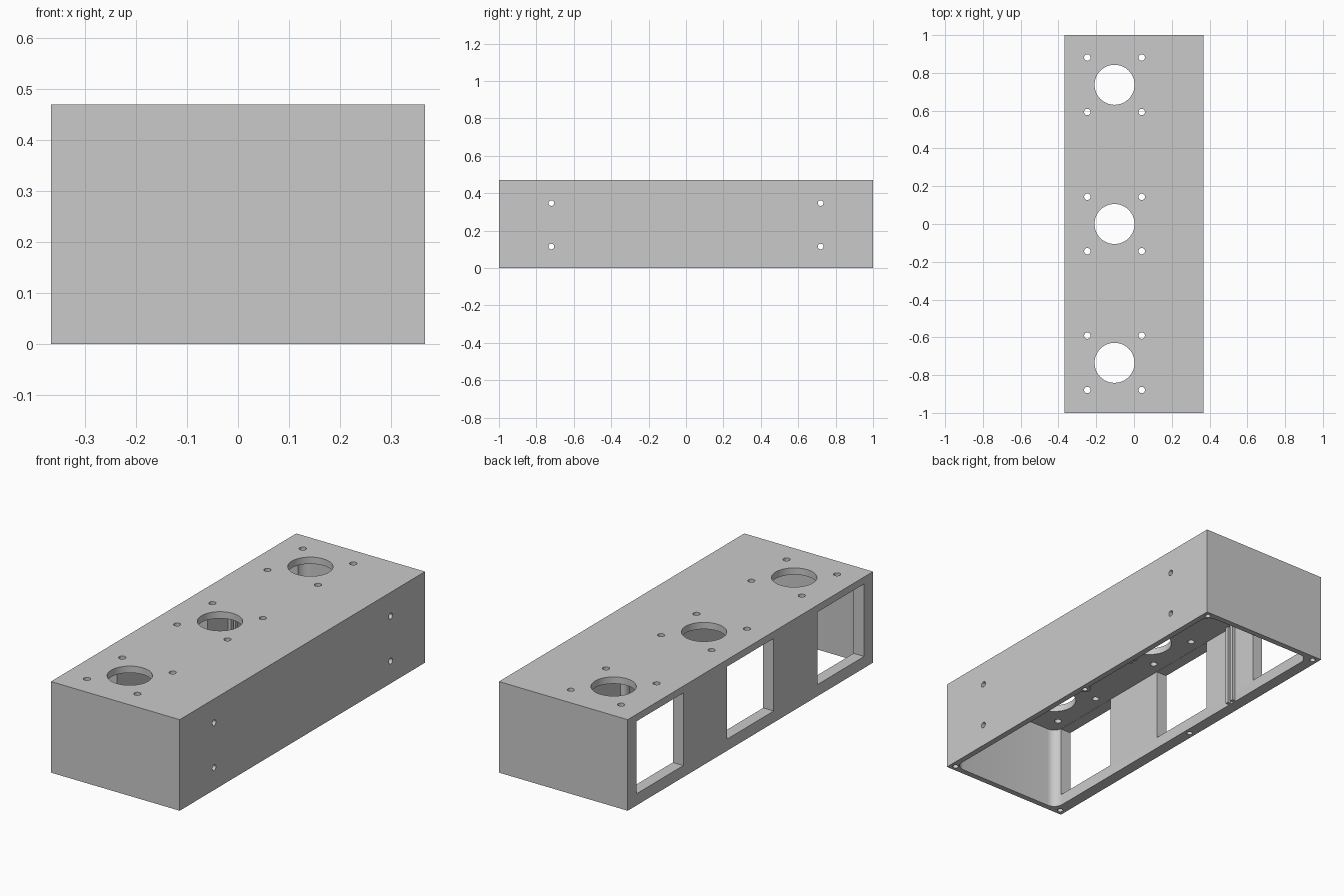
import bpy
import bmesh
from mathutils import Matrix, Vector

if "Cube" in bpy.data.objects:
    bpy.data.objects.remove(bpy.data.objects["Cube"], do_unlink=True)

W, L, H = 0.735, 2.0, 0.47      # outer size of the enclosure
FACE, WALL, ROOF = 0.06, 0.03, 0.035   # thick window wall, thin walls, roof

grey = bpy.data.materials.new("light grey")
grey.use_nodes = True
grey.diffuse_color = (0.59, 0.59, 0.59, 1)
grey.node_tree.nodes["Principled BSDF"].inputs["Base Color"].default_value = grey.diffuse_color


def add_box(bm, lo, hi):
    lo, hi = Vector(lo), Vector(hi)
    m = Matrix.Translation((lo + hi) / 2) @ Matrix.Diagonal((*(hi - lo), 1))
    bmesh.ops.create_cube(bm, size=1, matrix=m)


def add_rod(bm, centre, radius, depth, axis="Z", sides=24):
    turn = Matrix.Rotation(1.570796, 4, "Y") if axis == "X" else Matrix()
    bmesh.ops.create_cone(bm, cap_ends=True, segments=sides, radius1=radius, radius2=radius,
                          depth=depth, matrix=Matrix.Translation(centre) @ turn)


def make_object(name, bm):
    mesh = bpy.data.meshes.new(name)
    bm.to_mesh(mesh)
    bm.free()
    mesh.materials.append(grey)
    obj = bpy.data.objects.new(name, mesh)
    bpy.context.collection.objects.link(obj)
    return obj


def combine(target, name, bm, operation="DIFFERENCE"):
    helper = make_object(name, bm)
    helper.hide_render = True
    mod = target.modifiers.new(name, "BOOLEAN")
    mod.operation, mod.solver, mod.object = operation, "EXACT", helper
    bpy.context.view_layer.objects.active = target
    bpy.ops.object.modifier_apply(modifier=mod.name)
    bpy.data.objects.remove(helper, do_unlink=True)


# Outer shell
bm = bmesh.new()
add_box(bm, (-W / 2, -L / 2, 0), (W / 2, L / 2, H))
shell = make_object("enclosure_shell", bm)

# Open-bottomed cavity with rounded upright corners
x_face, x_back, iy = -W / 2 + FACE, W / 2 - WALL, L / 2 - WALL
bm = bmesh.new()
add_box(bm, (x_face, -iy, -0.1), (x_back, iy, H - ROOF))
upright = [e for e in bm.edges if abs(e.verts[0].co.z - e.verts[1].co.z) > 0.1]
bmesh.ops.bevel(bm, geom=upright, offset=0.05, segments=8, profile=0.5, affect="EDGES")
combine(shell, "cavity_cutter", bm)

# Screw boss halfway along the closed long wall
bm = bmesh.new()
add_rod(bm, (x_back, 0.025, (H - 0.02) / 2), 0.028, H - 0.02)
combine(shell, "boss_helper", bm, "UNION")

# Three square windows in one long side
bm = bmesh.new()
for y in (-0.737, 0, 0.737):
    add_box(bm, (-W / 2 - 0.1, y - 0.19, 0.06), (x_face + 0.01, y + 0.19, H - ROOF - 0.001))
combine(shell, "window_cutter", bm)

# Large openings in the roof, each with four screw holes
bm = bmesh.new()
for y in (-0.735, 0, 0.737):
    add_rod(bm, (-0.103, y, H), 0.106, 0.16, sides=48)
    for sx in (-1, 1):
        for sy in (-1, 1):
            add_rod(bm, (-0.103 + sx * 0.144, y + sy * 0.144, H), 0.017, 0.16)

# Mounting holes through the closed long side
for y in (-0.72, 0.72):
    for z in (0.115, 0.347):
        add_rod(bm, (W / 2, y, z), 0.015, 0.16, axis="X")

# Blind screw holes in the bottom rim
for x in (-1, 1):
    for y in (-0.97, 0.025, 0.97):
        add_rod(bm, (x * (W / 2 - 0.03), y, 0), 0.014, 0.1)
combine(shell, "hole_cutter", bm)

# Paired guide ribs on the inner long walls
bm = bmesh.new()
for wall, inward in ((x_face, 1), (x_back, -1)):
    for y in (0.368, 0.402):
        a, b = sorted((wall - inward * 0.005, wall + inward * 0.017))
        add_box(bm, (a, y - 0.009, 0.005), (b, y + 0.009, H - ROOF + 0.005))
make_object("guide_ribs", bm)

bpy.ops.object.select_all(action="DESELECT")
shell.select_set(True)
bpy.context.view_layer.objects.active = shell
bpy.ops.object.shade_smooth_by_angle(angle=0.52)
